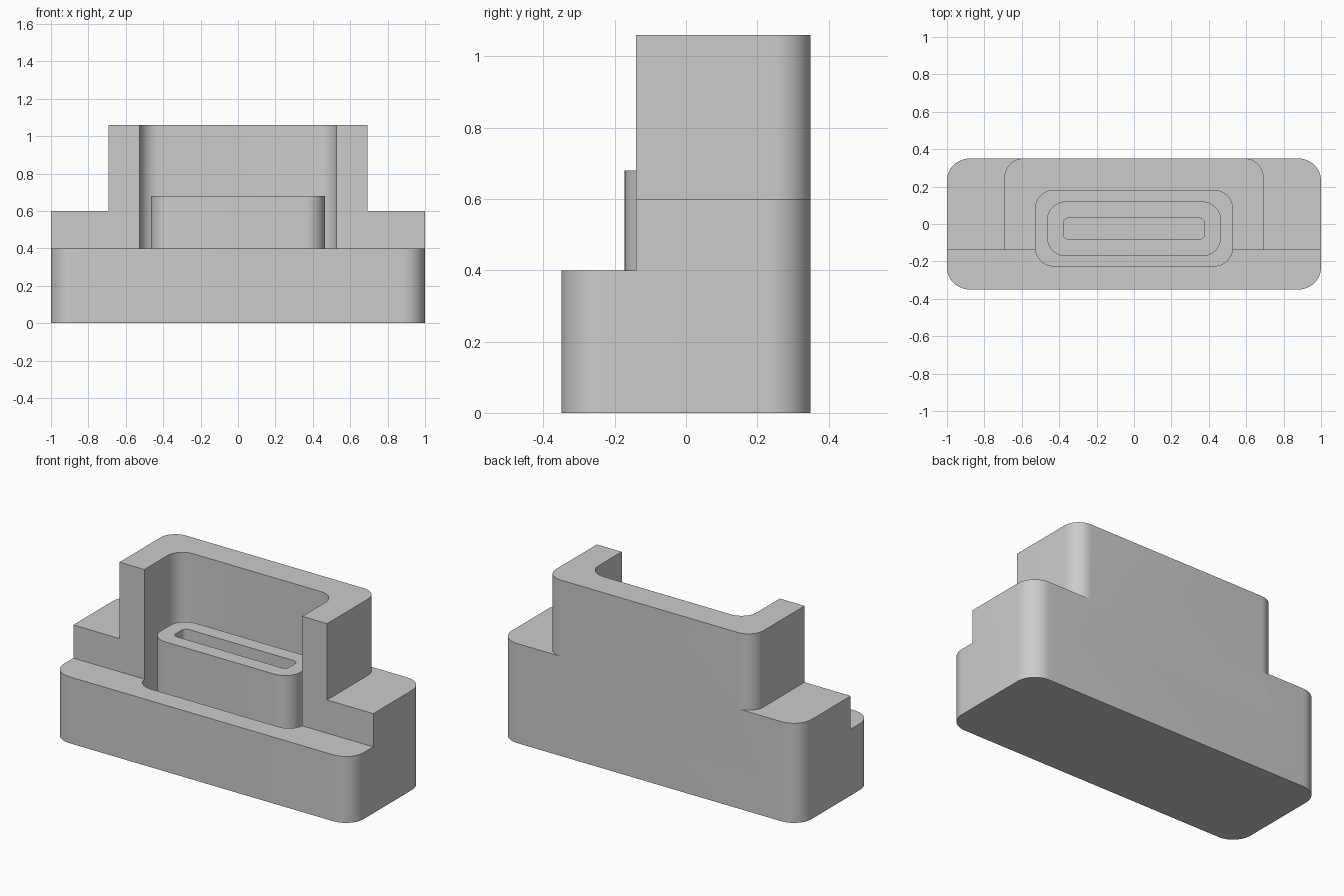
import bpy
import bmesh
from math import pi, cos, sin

cube = bpy.data.objects.get("Cube")
if cube:
    bpy.data.objects.remove(cube, do_unlink=True)

# Single matte grey material
grey = bpy.data.materials.new("matte_grey")
grey.use_nodes = True
grey.diffuse_color = (0.6, 0.6, 0.6, 1)
grey.node_tree.nodes["Principled BSDF"].inputs["Base Color"].default_value = (0.6, 0.6, 0.6, 1)


def prism(name, half_x, y_range, z_range, front_r, back_r, steps=12):
    """Upright prism, symmetric in x, with rounded front and back corners."""
    y0, y1 = y_range
    z0, z1 = z_range
    corners = [(1, y1, -1, back_r), (-1, y1, -1, back_r),
               (-1, y0, 1, front_r), (1, y0, 1, front_r)]
    outline = []
    for i, (side, y, inward, r) in enumerate(corners):
        cx, cy = side * (half_x - r), y + inward * r
        for s in range(steps + 1 if r else 1):
            a = (i + s / steps) * pi / 2
            outline.append((cx + r * cos(a), cy + r * sin(a)))
    bm = bmesh.new()
    face = bm.faces.new([bm.verts.new((x, y, z0)) for x, y in outline])
    top = bmesh.ops.extrude_face_region(bm, geom=[face])["geom"]
    bmesh.ops.translate(bm, vec=(0, 0, z1 - z0),
                        verts=[v for v in top if isinstance(v, bmesh.types.BMVert)])
    bmesh.ops.recalc_face_normals(bm, faces=bm.faces)
    mesh = bpy.data.meshes.new(name)
    bm.to_mesh(mesh)
    bm.free()
    mesh.materials.append(grey)
    obj = bpy.data.objects.new(name, mesh)
    bpy.context.collection.objects.link(obj)
    return obj


def activate(obj):
    bpy.ops.object.select_all(action="DESELECT")
    obj.select_set(True)
    bpy.context.view_layer.objects.active = obj


def combine(target, tool, operation):
    """Apply a boolean and discard the tool object."""
    activate(target)
    mod = target.modifiers.new("boolean", "BOOLEAN")
    mod.operation = operation
    mod.solver = "EXACT"
    mod.object = tool
    bpy.ops.object.modifier_apply(modifier=mod.name)
    bpy.data.objects.remove(tool, do_unlink=True)


# Dock body: rounded base with a stepped front deck
body = prism("dock_body", 1.0, (-0.35, 0.35), (0, 0.6), 0.12, 0.12)
combine(body, prism("deck_cutter", 1.2, (-0.6, -0.14), (0.4, 0.9), 0, 0), "DIFFERENCE")

# Tall back rest, rounded at the rear corners
combine(body, prism("back_rest", 0.692, (-0.14, 0.35), (0.5, 1.06), 0, 0.1), "UNION")

# Rounded well open to the front above the deck
combine(body, prism("well_cutter", 0.527, (-0.225, 0.18), (0.2, 1.3), 0.1, 0.1), "DIFFERENCE")

# Plug standing in the well, with a narrow slot in its top
plug = prism("connector_plug", 0.465, (-0.172, 0.12), (0.2, 0.68), 0.1, 0.1)
combine(plug, prism("slot_cutter", 0.378, (-0.082, 0.032), (0.4, 0.9), 0.03, 0.03), "DIFFERENCE")

for obj in (body, plug):
    activate(obj)
    bpy.ops.object.shade_smooth_by_angle(angle=pi / 6)
